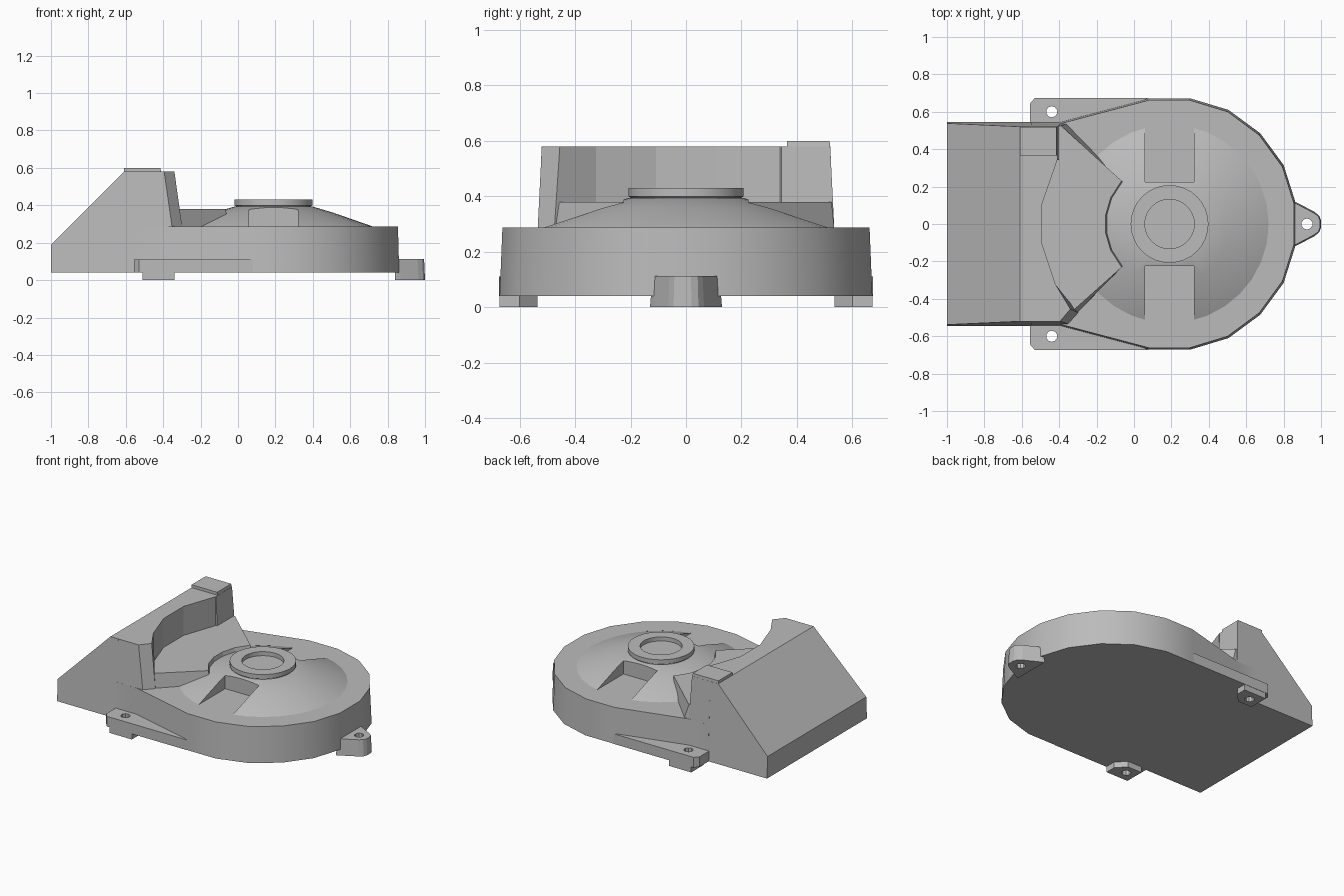
import bpy, bmesh, math
from mathutils import Matrix, Vector

cube = bpy.data.objects.get("Cube")
if cube:
    bpy.data.objects.remove(cube, do_unlink=True)

grey = bpy.data.materials.new("plain_grey")
grey.use_nodes = True
grey.diffuse_color = (0.5, 0.5, 0.5, 1)
grey.node_tree.nodes["Principled BSDF"].inputs["Base Color"].default_value = (0.5, 0.5, 0.5, 1)

AXIS = 0.19  # x of the round housing's axis


def finish(name, bm, smooth=None):
    bmesh.ops.remove_doubles(bm, verts=bm.verts, dist=1e-5)
    bmesh.ops.recalc_face_normals(bm, faces=bm.faces)
    mesh = bpy.data.meshes.new(name)
    bm.to_mesh(mesh)
    bm.free()
    mesh.materials.append(grey)
    ob = bpy.data.objects.new(name, mesh)
    bpy.context.collection.objects.link(ob)
    if smooth:
        shade(ob, smooth)
    return ob


def shade(ob, degrees):
    bpy.ops.object.select_all(action="DESELECT")
    ob.select_set(True)
    bpy.context.view_layer.objects.active = ob
    bpy.ops.object.shade_smooth_by_angle(angle=math.radians(degrees))


def loft(name, ring_a, ring_b, smooth=None):
    """Closed solid between two matching rings of 3D points."""
    bm = bmesh.new()
    a = [bm.verts.new(p) for p in ring_a]
    b = [bm.verts.new(p) for p in ring_b]
    bm.faces.new(a)
    bm.faces.new(b)
    for i in range(len(a)):
        j = (i + 1) % len(a)
        bm.faces.new((a[i], a[j], b[j], b[i]))
    return finish(name, bm, smooth)


def prism(name, low, z0, top, z1, smooth=None):
    return loft(name, [(x, y, z0) for x, y in low], [(x, y, z1) for x, y in top], smooth)


def lathe(name, profile, steps, smooth=None):
    bm = bmesh.new()
    verts = [bm.verts.new((AXIS + r, 0, z)) for r, z in profile]
    edges = [bm.edges.new(pair) for pair in zip(verts, verts[1:])]
    bmesh.ops.spin(bm, geom=verts + edges, cent=(AXIS, 0, 0), axis=(0, 0, 1),
                   angle=math.tau, steps=steps, use_duplicate=False)
    return finish(name, bm, smooth)


def cut(ob, cutter):
    mod = ob.modifiers.new("cut", "BOOLEAN")
    mod.object = cutter
    mod.operation = "DIFFERENCE"
    mod.solver = "EXACT"
    bpy.context.view_layer.objects.active = ob
    bpy.ops.object.modifier_apply(modifier=mod.name)
    bpy.data.objects.remove(cutter, do_unlink=True)


def drill(ob, x, y):
    bm = bmesh.new()
    bmesh.ops.create_cone(bm, cap_ends=True, segments=10, radius1=0.03, radius2=0.03,
                          depth=1, matrix=Matrix.Translation((x, y, 0)))
    cut(ob, finish("drill", bm))


def both(half):
    """Mirror a half outline across y = 0."""
    return half + [(x, -y) for x, y in reversed(half)]


def arc(r, angles):
    return [(AXIS - r * math.cos(math.radians(a)), r * math.sin(math.radians(a))) for a in angles]


# Round housing with slight draft
outline = [(-0.55, 0.545), (-0.4, 0.545), (0.08, 0.672), (0.3, 0.672),
           (0.505, 0.61), (0.675, 0.485), (0.8, 0.315), (0.862, 0.12)]
upper = [(x if x < 0 else x - 0.008 * x, y - 0.01) for x, y in outline]
prism("housing", both(outline), 0.04, both(upper), 0.287, 30)

# Sloped duct
duct = [(-1, 0.04), (-1, 0.19), (-0.61, 0.58), (-0.55, 0.58), (-0.55, 0.04)]
sides = [[(x, s * (0.547 - 0.046 * z), z) for x, z in duct] for s in (-1, 1)]
loft("sloped_duct", *sides)

# Duct end wall hollowed by an arc, with a horn at the front
hollow = arc(0.69, (-28, -9, 9, 29.5))
wall_low = [(-0.55, -0.535), (-0.352, -0.535), (-0.298, -0.475)] + hollow \
    + [(-0.395, 0.345), (-0.395, 0.535), (-0.55, 0.535)]
wall_top = [(-0.55, -0.52), (-0.395, -0.52), (-0.34, -0.455)] + hollow \
    + [(-0.41, 0.345), (-0.41, 0.52), (-0.55, 0.52)]
prism("duct_end_wall", wall_low, 0.28, wall_top, 0.58)
prism("raised_pad", [(-0.61, 0.365), (-0.41, 0.365), (-0.41, 0.52), (-0.61, 0.52)], 0.57,
      [(-0.61, 0.365), (-0.415, 0.365), (-0.415, 0.518), (-0.61, 0.518)], 0.60)

# Fan-shaped step between wall and dome
bend = (-42, -24, -8, 8, 24, 42)
step_low = [(-0.55, -0.5), (-0.31, -0.48)] + arc(0.32, bend) + [(-0.36, 0.535), (-0.55, 0.535)]
step_top = [(-0.55, -0.5), (-0.325, -0.462)] + arc(0.345, bend) + [(-0.39, 0.525), (-0.55, 0.525)]
prism("fan_step", step_low, 0.28, step_top, 0.38)

# Dome with two flat-floored pockets
dome = lathe("dome", [(0, 0.275), (0.55, 0.275), (0.53, 0.287), (0.32, 0.36),
                      (0.21, 0.393), (0, 0.393)], 32)
for s in (-1, 1):
    pocket = [(0.06, s * 0.225), (0.32, s * 0.225), (0.32, s * 0.7), (0.06, s * 0.7)]
    cut(dome, prism("pocket", pocket, 0.2, pocket, 0.6))
shade(dome, 30)

# Hub ring with recess
lathe("hub_ring", [(0, 0.37), (0.2, 0.37), (0.2, 0.395), (0.208, 0.4), (0.208, 0.43),
                   (0.132, 0.43), (0.132, 0.402), (0, 0.402)], 32, 30)

# Side flanges with feet
flange = [(-0.3, 0.5), (-0.555, 0.5), (-0.555, 0.645), (-0.53, 0.674), (0.08, 0.674)]
foot = [(-0.51, 0.535), (-0.51, 0.672), (-0.34, 0.672), (-0.34, 0.6), (-0.4, 0.535)]
for s, side in ((-1, "front"), (1, "back")):
    for part, pts, z0, z1 in (("flange", flange, 0.04, 0.11), ("foot", foot, 0, 0.04)):
        ring = [(x, s * y) for x, y in pts]
        drill(prism(f"{side}_{part}", ring, z0, ring, z1), -0.44, s * 0.6)

# End mounting tab
tab_low = both([(0.84, 0.13), (0.87, 0.115), (0.965, 0.065), (0.99, 0.045), (1, 0.02)])
tab_top = both([(0.84, 0.12), (0.865, 0.11), (0.96, 0.06), (0.985, 0.042), (0.995, 0.018)])
drill(prism("end_tab", tab_low, 0, tab_top, 0.112), 0.925, 0)
